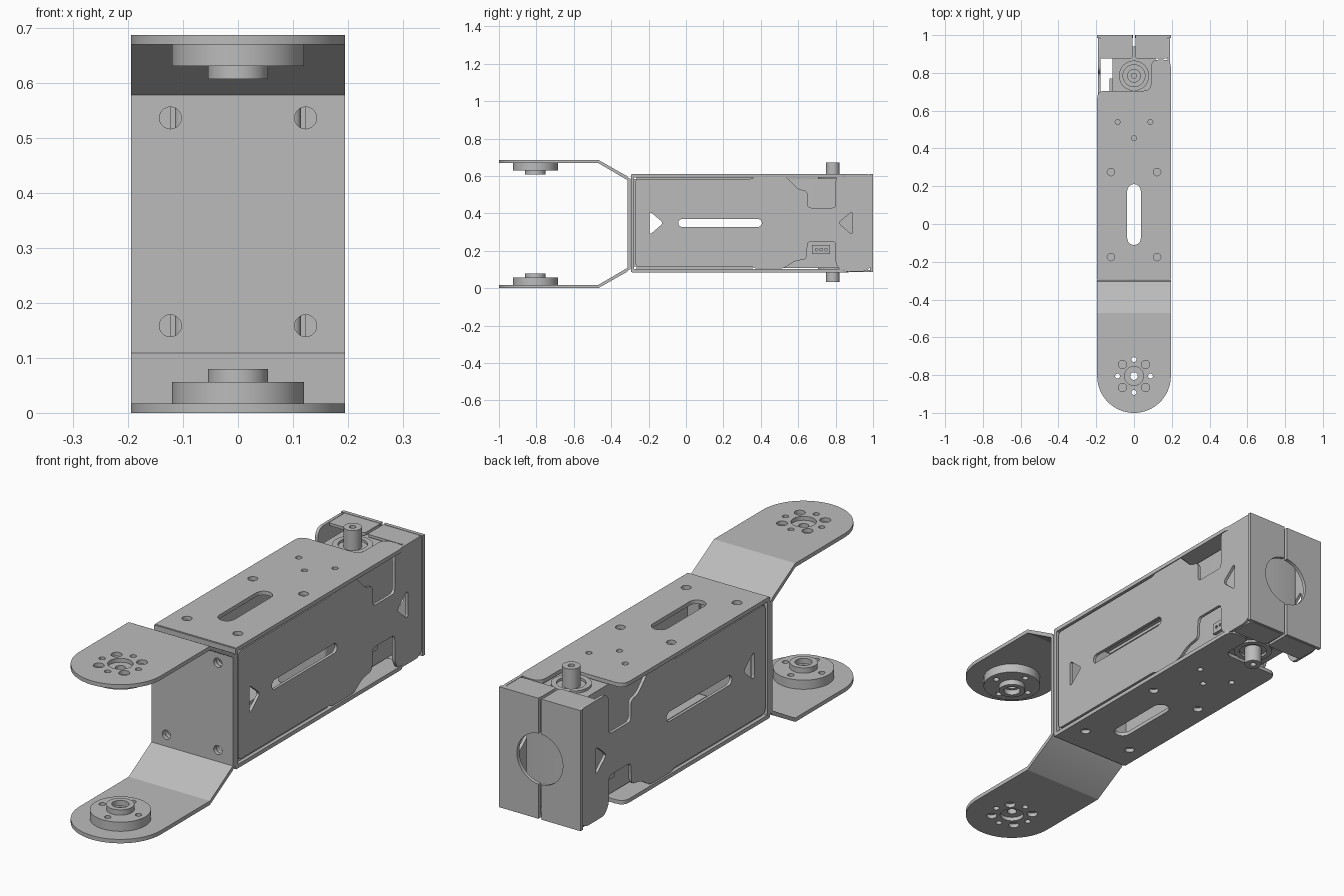
import bpy, bmesh, math
from mathutils import Matrix, Vector

if "Cube" in bpy.data.objects:
    bpy.data.objects.remove(bpy.data.objects["Cube"])

grey = bpy.data.materials.new("light_grey_metal")
grey.use_nodes = True
grey.diffuse_color = (0.5, 0.5, 0.5, 1)
grey.node_tree.nodes["Principled BSDF"].inputs["Base Color"].default_value = (0.5, 0.5, 0.5, 1)

# Sheet orientations: outline plane named by its two axes
PLANES = {
    "xy": Matrix(((1, 0, 0), (0, 1, 0), (0, 0, 1))),
    "yz": Matrix(((0, 0, 1), (1, 0, 0), (0, 1, 0))),
    "xz": Matrix(((1, 0, 0), (0, 0, -1), (0, 1, 0))),
}


def circle(x, y, r, n=32, start=0.0, sweep=math.tau, closed=True):
    steps = n if closed else n - 1
    return [(x + r * math.cos(start + sweep * i / steps),
             y + r * math.sin(start + sweep * i / steps)) for i in range(n)]


def rect(x0, y0, x1, y1):
    return [(x0, y0), (x1, y0), (x1, y1), (x0, y1)]


def slot(x0, y0, x1, y1, r):
    a = math.atan2(y1 - y0, x1 - x0)
    return (circle(x1, y1, r, 12, a - math.pi / 2, math.pi, False)
            + circle(x0, y0, r, 12, a + math.pi / 2, math.pi, False))


def rounded(pts, r):
    out = []
    for i, p in enumerate(pts):
        p = Vector(p)
        a, b = Vector(pts[i - 1]) - p, Vector(pts[(i + 1) % len(pts)]) - p
        a = a.normalized() * min(r, a.length * 0.45)
        b = b.normalized() * min(r, b.length * 0.45)
        for k in range(5):
            t = k / 4
            out.append(tuple(p + a * (1 - t) ** 2 + b * t ** 2))
    return out


def sheet(name, plane, lo, hi, outline, holes=()):
    """Flat outline with holes, extruded from lo to hi across its plane."""
    cu = bpy.data.curves.new(name, "CURVE")
    cu.dimensions, cu.fill_mode = "2D", "BOTH"
    cu.extrude = (hi - lo) / 2
    for loop in [outline, *holes]:
        sp = cu.splines.new("POLY")
        sp.points.add(len(loop) - 1)
        for pt, (x, y) in zip(sp.points, loop):
            pt.co = (x, y, 0, 1)
        sp.use_cyclic_u = True
    tmp = bpy.data.objects.new(name + "_curve", cu)
    bpy.context.collection.objects.link(tmp)
    dg = bpy.context.evaluated_depsgraph_get()
    me = bpy.data.meshes.new_from_object(tmp.evaluated_get(dg))
    bpy.data.objects.remove(tmp)
    m = PLANES[plane]
    normal = m @ Vector((0, 0, 1))
    shift = normal * (lo + hi) / 2 * sum(normal)
    me.transform(Matrix.Translation(shift) @ m.to_4x4())
    bm = bmesh.new()
    bm.from_mesh(me)
    bmesh.ops.remove_doubles(bm, verts=bm.verts, dist=1e-5)
    bmesh.ops.recalc_face_normals(bm, faces=bm.faces)
    bm.to_mesh(me)
    bm.free()
    me.name = name
    me.materials.clear()
    me.materials.append(grey)
    ob = bpy.data.objects.new(name, me)
    bpy.context.collection.objects.link(ob)
    bpy.ops.object.select_all(action="DESELECT")
    ob.select_set(True)
    bpy.context.view_layer.objects.active = ob
    bpy.ops.object.shade_smooth_by_angle(angle=math.radians(30))
    return ob


W, T = 0.195, 0.017
HUB, SHAFT = -0.805, 0.785
FORK_MID, BOX_MID = 0.3435, 0.3475


def span(mid, sign, a, b):
    """Interval a..b measured from mid, mirrored by sign."""
    return sorted((mid + sign * a, mid + sign * b))


SIDES = (("upper", 1), ("lower", -1))
screws = [circle(sx * 0.123, BOX_MID + sz * 0.189, 0.02, 20) for sx in (1, -1) for sz in (1, -1)]

# Fork: web, sloped bends, rounded arms and hub discs
sheet("fork_web", "xz", -0.314, -0.297, rect(-W, 0.1, W, 0.587), screws)
for side, s in SIDES:
    bend = [(-0.47, 0.3435), (-0.314, 0.255), (-0.297, 0.235), (-0.314, 0.235), (-0.47, 0.3265)]
    sheet(side + "_fork_bend", "yz", -W, W, [(y, FORK_MID + s * z) for y, z in bend])
    small = [circle(0.087 * math.cos(a), HUB + 0.087 * math.sin(a), 0.013, 16)
             for a in (0, math.pi / 2, math.pi, -math.pi / 2)]
    large = [circle(sx * 0.061, HUB + sy * 0.061, 0.022, 20) for sx in (1, -1) for sy in (1, -1)]
    arm = circle(0, HUB, W, 40, math.pi, math.pi, False) + [(W, -0.47), (-W, -0.47)]
    sheet(side + "_fork_arm", "xy", *span(FORK_MID, s, 0.3265, 0.3435), arm,
          [circle(0, HUB, 0.05)] + small + large)
    sheet(side + "_hub_disc", "xy", *span(FORK_MID, s, 0.287, 0.3265),
          circle(0, HUB, 0.12, 64), [circle(0, HUB, 0.02)] + small)
    sheet(side + "_hub_boss", "xy", *span(FORK_MID, s, 0.264, 0.287),
          circle(0, HUB, 0.055, 40), [circle(0, HUB, 0.034)])

# Channel: front web with upper and lower plates
sheet("channel_web", "xz", -0.295, -0.278, rect(-W, 0.087, W, 0.608), screws)
for side, s in SIDES:
    outline = rounded([(-W, -0.29), (W, -0.29), (W, 0.87), (0.09, 0.87), (0.09, 0.705),
                       (-W, 0.705)], 0.04)
    # square off the front corners again
    outline = [(-W, -0.29), (W, -0.29)] + outline[10:]
    holes = [slot(0, -0.075, 0, 0.175, 0.036), circle(0, 0.455, 0.013, 16)]
    for sx in (1, -1):
        holes += [circle(sx * 0.087, 0.54, 0.013, 16), circle(sx * 0.122, 0.275, 0.02, 20),
                  circle(sx * 0.122, -0.175, 0.02, 20)]
    sheet(side + "_plate", "xy", *span(BOX_MID, s, 0.2455, 0.2625), outline, holes)

# Side panels with stepped pockets, slots, triangular windows and folded lips
panel = [(-.27, .115), (.355, .115), (.37, .105), (.52, .105), (.58, .145), (.645, .155),
         (.65, .25), (.8, .25), (.8, .13), (.83, .09), (.96, .09), (.99, .115), (.99, .61),
         (.82, .61), (.8, .585), (.8, .43), (.65, .43), (.65, .52), (.6, .53), (.53, .6),
         (.37, .6), (.355, .585), (-.27, .585)]
windows = [slot(-0.02, 0.349, 0.385, 0.349, 0.021),
           rounded([(-0.195, 0.285), (-0.12, 0.349), (-0.195, 0.412)], 0.02),
           rounded([(0.89, 0.285), (0.89, 0.412), (0.815, 0.349)], 0.02)]
for hand, s in (("left", 1), ("right", -1)):
    sheet(hand + "_side_panel", "yz", *span(0, s, 0.178, 0.191), rounded(panel, 0.02), windows)
    sheet(hand + "_front_lip", "xz", -0.278, -0.265,
          rect(*sorted((s * 0.123, s * 0.18))[:1], 0.115, max(s * 0.123, s * 0.18), 0.585))
    for side, v in SIDES:
        lo, hi = sorted((s * 0.085, s * 0.18))
        sheet(f"{hand}_{side}_lip", "xy", *span(BOX_MID, v, 0.232, 0.245),
              rect(lo, -0.265, hi, 0.355))
        lo, hi = sorted((s * 0.007, s * 0.18))
        sheet(f"{hand}_{side}_back_flange", "xy", *span(BOX_MID, v, 0.249, 0.261),
              rounded(rect(lo, 0.875, hi, 0.99), 0.015))
    # Back plate half with a round cable opening
    arc = circle(0, BOX_MID, 0.11, 28, math.pi / 2 - 0.06, 0.12 - math.pi, False)
    half = [(0.007, 0.088), (W, 0.088), (W, 0.61), (0.007, 0.61)] + arc
    sheet(hand + "_back_plate", "xz", 0.984, 1.0, [(s * x, z) for x, z in half])
    # Connector on the actuator's flank
    lo, hi = sorted((s * 0.114, s * 0.13))
    sheet(hand + "_connector", "yz", lo, hi, rect(0.675, 0.182, 0.77, 0.23),
          [circle(y, 0.207, 0.007, 10) for y in (0.698, 0.723, 0.748)])

# Actuator body with a collar and hollow shaft at each end
body = sheet("actuator_body", "xy", 0.108, 0.587, rounded(rect(-0.115, 0.43, 0.115, 0.94), 0.02))
bevel = body.modifiers.new("edge_bevel", "BEVEL")
bevel.width, bevel.segments = 0.006, 2
for side, s in SIDES:
    sheet(side + "_shaft_collar", "xy", *span(BOX_MID, s, 0.238, 0.25),
          circle(0, SHAFT, 0.08, 48), [circle(0, SHAFT, 0.058, 40)])
    top = 0.325 if s > 0 else 0.314
    sheet(side + "_shaft", "xy", *span(BOX_MID, s, 0.238, top),
          circle(0, SHAFT, 0.036, 32), [circle(0, SHAFT, 0.013, 16)])
